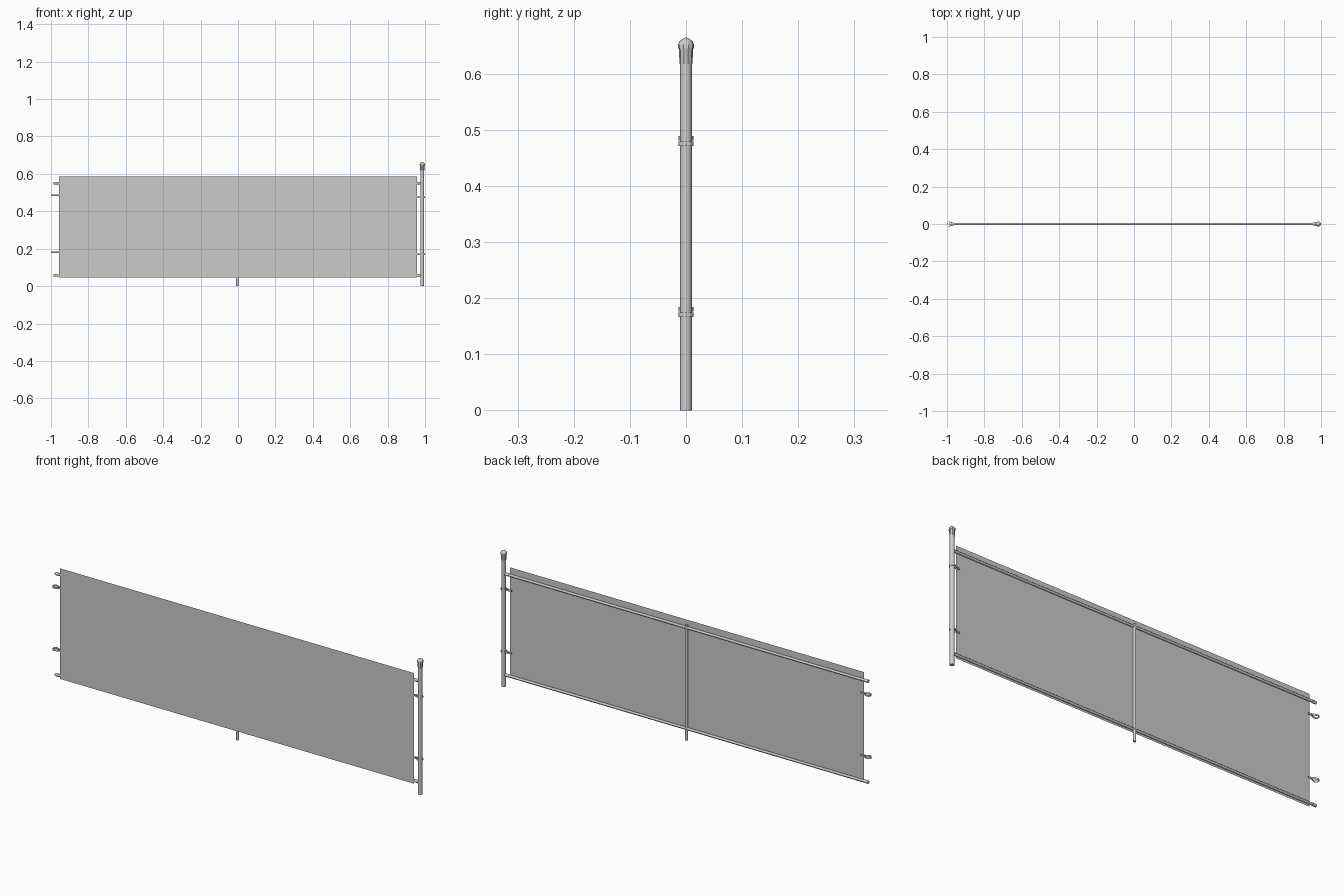
import bpy, bmesh, math

if "Cube" in bpy.data.objects:
    bpy.data.objects.remove(bpy.data.objects["Cube"])

POST_X = 0.985   # centre of the end post


def make(name, bm, angle=None):
    bmesh.ops.recalc_face_normals(bm, faces=bm.faces)
    me = bpy.data.meshes.new(name)
    bm.to_mesh(me)
    bm.free()
    ob = bpy.data.objects.new(name, me)
    bpy.context.collection.objects.link(ob)
    if angle:
        bpy.ops.object.select_all(action='DESELECT')
        ob.select_set(True)
        bpy.context.view_layer.objects.active = ob
        bpy.ops.object.shade_smooth_by_angle(angle=math.radians(angle))
    return ob


def lathe(name, profile, sides, loc=(0, 0, 0), angle=50):
    """Turn (radius, height) pairs about z, closing both ends."""
    bm = bmesh.new()
    rings = []
    for r, z in profile:
        rings.append([bm.verts.new((r * math.cos(a), r * math.sin(a), z))
                      for a in [2 * math.pi * (i + 0.5) / sides for i in range(sides)]])
    for a, b in zip(rings, rings[1:]):
        for i in range(sides):
            j = (i + 1) % sides
            bm.faces.new((a[i], a[j], b[j], b[i]))
    bm.faces.new(rings[0])
    bm.faces.new(rings[-1])
    ob = make(name, bm, angle)
    ob.location = loc
    return ob


def band(name, x, z, side):
    """Teardrop strap: loop round a post, pinched to a tongue at the mesh."""
    r = 0.0135
    pts = [(r * math.cos(a), r * math.sin(a))
           for a in [math.radians(60 + 30 * i) for i in range(9)]]
    pts = [(0.042, 0.002), (0.026, 0.003)] + pts + [(0.026, -0.003), (0.042, -0.002)]
    bm = bmesh.new()
    lo = [bm.verts.new((x + side * px, py, z - 0.004)) for px, py in pts]
    hi = [bm.verts.new((x + side * px, py, z + 0.004)) for px, py in pts]
    n = len(pts)
    for i in range(n):
        j = (i + 1) % n
        bm.faces.new((lo[i], lo[j], hi[j], hi[i]))
    ob = make(name, bm)
    mod = ob.modifiers.new("strap_thickness", 'SOLIDIFY')
    mod.thickness = 0.0015
    mod.offset = -1


# Fence mesh: a single sheet in front of the rails
bm = bmesh.new()
bm.faces.new([bm.verts.new((x, -0.007, z)) for x, z in
              ((-0.957, 0.045), (0.957, 0.045), (0.957, 0.585), (-0.957, 0.585))])
make("fence_mesh", bm)

# End post with flared collar and domed cap
lathe("end_post", [(0.0108, 0), (0.0108, 0.64)], 10, (POST_X, 0, 0))
lathe("post_cap", [(0.0115, 0.617), (0.0128, 0.645), (0.0146, 0.645), (0.0146, 0.651),
                   (0.0115, 0.658), (0.006, 0.662), (0.0015, 0.664)], 10, (POST_X, 0, 0), 30)

# Slim middle post
lathe("middle_post", [(0.007, 0), (0.007, 0.562)], 8, (-0.003, 0, 0))

# Top and bottom rails with slightly wider end cups
for label, z in (("top", 0.55), ("bottom", 0.057)):
    rail = lathe(label + "_rail", [(0.0062, -0.98), (0.0062, 0.975)], 8, (0, 0, z))
    rail.rotation_euler.y = math.pi / 2
    for end, x in (("left", -0.976), ("right", 0.966)):
        cup = lathe(label + "_rail_cup_" + end, [(0.0075, -0.01), (0.0075, 0.01)], 8, (x, 0, z))
        cup.rotation_euler.y = math.pi / 2

# Straps tying the mesh to the posts
for label, dz in (("upper", 0.475), ("lower", 0.17)):
    band(label + "_strap_right", POST_X, dz, -1)
    band(label + "_strap_left", -0.9865, dz + 0.01, 1)
